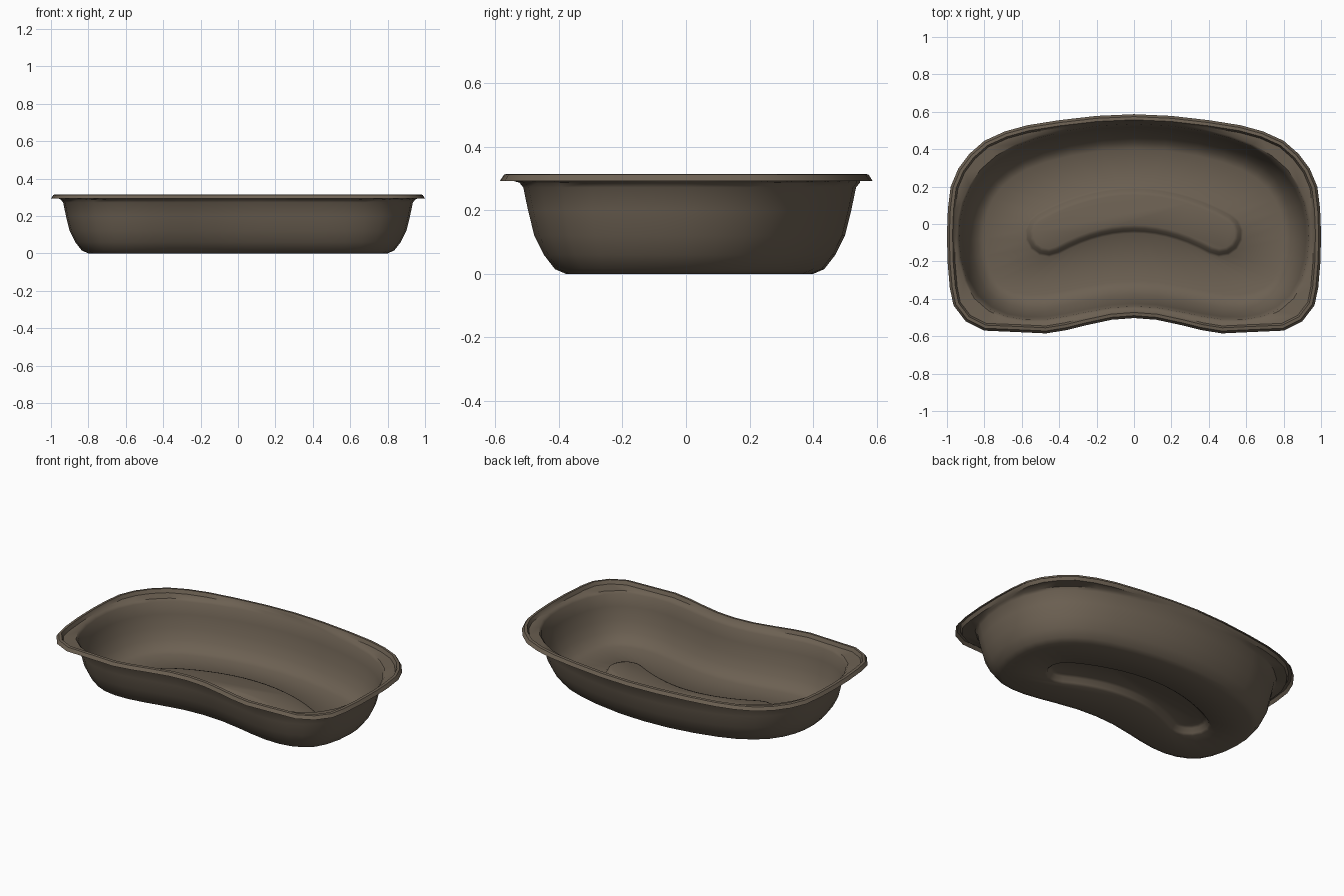
import bpy, bmesh, math
from mathutils import Vector

if "Cube" in bpy.data.objects:
    bpy.data.objects.remove(bpy.data.objects["Cube"])

# Half outlines, from back centre round the right side to front centre
RIM = [(0, .587), (.2, .578), (.4, .555), (.57, .528), (.69, .495), (.80, .445), (.88, .375),
       (.94, .295), (.98, .2), (.995, .08), (1, -.05), (.997, -.2), (.985, -.34),
       (.965, -.435), (.9, -.52), (.8, -.57), (.62, -.578), (.47, -.585), (.36, -.567),
       (.25, -.54), (.12, -.512), (0, -.503)]
BODY = [(0, .535), (.18, .526), (.36, .498), (.51, .46), (.63, .415), (.73, .355), (.81, .285),
        (.87, .2), (.91, .11), (.93, .02), (.935, -.08), (.925, -.19), (.895, -.3),
        (.845, -.39), (.77, -.455), (.68, -.495), (.58, -.512), (.47, -.51), (.36, -.493),
        (.25, -.47), (.12, -.447), (0, -.44)]


def mirror(half):
    pts = [Vector(p) for p in half]
    return pts + [Vector((-p.x, p.y)) for p in reversed(pts[1:-1])]


def inset(half, d):
    pts = mirror(half)
    n = len(pts)
    out = []
    for i, p in enumerate(pts):
        t = (pts[(i + 1) % n] - p).normalized() + (p - pts[i - 1]).normalized()
        t.normalize()
        out.append(p + Vector((t.y, -t.x)) * d)
    return out


def pad(w):
    # Curved bean outline of half-width w around a parabolic spine
    end, bend = .46, .6
    back, front = [], []
    for i in range(8):
        x = end * i / 7
        s = Vector((x, .075 - bend * x * x))
        nrm = Vector((2 * bend * x, 1)).normalized()
        back.append(s + nrm * w)
        front.insert(0, s - nrm * w)
    c = Vector((end, .075 - bend * end * end))
    a = -math.atan(2 * bend * end)
    cap = []
    for k in range(1, 7):
        b = a + math.pi / 2 - math.pi * k / 7
        cap.append(c + w * Vector((math.cos(b), math.sin(b))))
    return mirror(back + cap + front)


# Rolled rim, ledge, curved wall, floor and raised floor pad as successive rings
rings = [(inset(RIM, d), z) for d, z in
         [(0, .293), (.013, .313), (.03, .315), (.04, .293)]]
rings += [(inset(BODY, d), z) for d, z in
          [(-.012, .287), (0, .272), (.015, .2), (.035, .12), (.065, .06), (.1, .015), (.135, 0)]]
rings += [(pad(w), z) for w, z in [(.125, 0), (.112, .01), (.098, .035), (.08, .042)]]

bm = bmesh.new()
loops = [[bm.verts.new((p.x, p.y, z)) for p in pts] for pts, z in rings]
n = len(loops[0])
for a, b in zip(loops, loops[1:]):
    for i in range(n):
        j = (i + 1) % n
        bm.faces.new((a[i], b[i], b[j], a[j]))
# Top of the pad: strips joining its back and front edges
top = loops[-1]
bm.faces.new(top)
bmesh.ops.recalc_face_normals(bm, faces=bm.faces)
if sum(f.normal.z * f.calc_area() for f in bm.faces) < 0:
    bmesh.ops.reverse_faces(bm, faces=bm.faces)
me = bpy.data.meshes.new("kidney_dish")
bm.to_mesh(me)
bm.free()
dish = bpy.data.objects.new("kidney_dish", me)
bpy.context.collection.objects.link(dish)

# Brown pulp material
mat = bpy.data.materials.new("brown_pulp")
mat.diffuse_color = (.15, .118, .085, 1)
mat.use_nodes = True
mat.node_tree.nodes["Principled BSDF"].inputs["Base Color"].default_value = mat.diffuse_color
me.materials.append(mat)

bpy.context.view_layer.objects.active = dish
dish.select_set(True)
bpy.ops.object.shade_smooth_by_angle(angle=math.radians(45))
